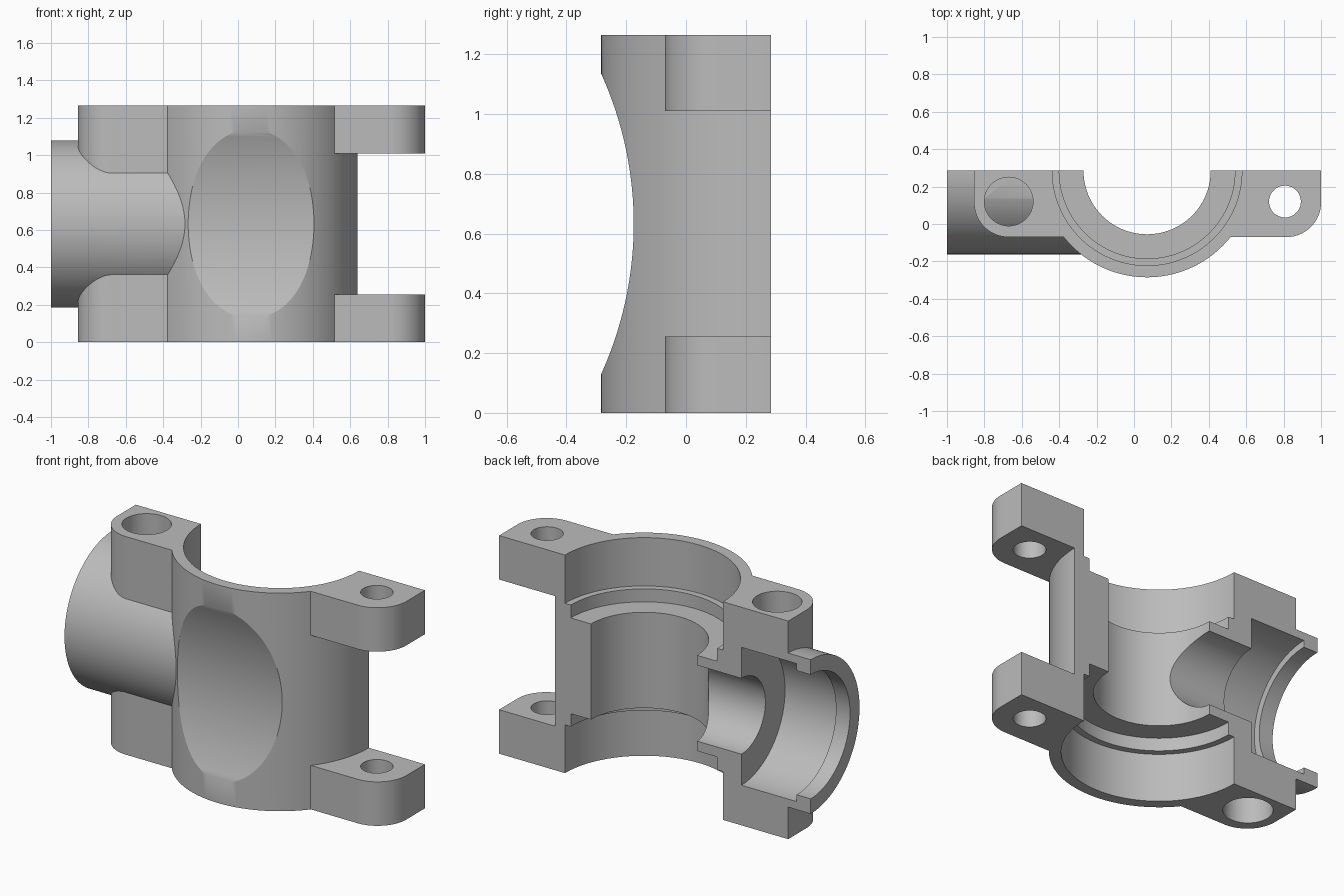
import bpy, bmesh, math
from mathutils import Matrix, Vector

cube = bpy.data.objects.get("Cube")
if cube:
    bpy.data.objects.remove(cube, do_unlink=True)

H, MID = 1.265, 0.6325      # total height and its middle
BACK, CX = 0.285, 0.07      # split plane and main bore axis
OVER = 0.1                  # overshoot trimmed away at the end

metal = bpy.data.materials.new("plain grey")
metal.use_nodes = True
grey = (0.5, 0.5, 0.5, 1)
metal.diffuse_color = grey
metal.node_tree.nodes["Principled BSDF"].inputs["Base Color"].default_value = grey


def finish(name, bm):
    bmesh.ops.recalc_face_normals(bm, faces=bm.faces)
    mesh = bpy.data.meshes.new(name)
    bm.to_mesh(mesh)
    bm.free()
    mesh.materials.append(metal)
    ob = bpy.data.objects.new(name, mesh)
    bpy.context.collection.objects.link(ob)
    return ob


def cylinder(name, r, start, end, sides=128):
    a, b = Vector(start), Vector(end)
    turn = (b - a).to_track_quat('Z', 'Y').to_matrix().to_4x4()
    bm = bmesh.new()
    bmesh.ops.create_cone(bm, cap_ends=True, segments=sides, radius1=r, radius2=r,
                          depth=(b - a).length,
                          matrix=Matrix.Translation((a + b) / 2) @ turn)
    return finish(name, bm)


def box(name, lo, hi):
    lo, hi = Vector(lo), Vector(hi)
    bm = bmesh.new()
    bmesh.ops.create_cube(bm, size=1, matrix=Matrix.Translation((lo + hi) / 2)
                          @ Matrix.Diagonal((*(hi - lo), 1)))
    return finish(name, bm)


def upright(name, r, x, y, z0=-0.2, z1=H + 0.2, sides=128):
    return cylinder(name, r, (x, y, z0), (x, y, z1), sides)


def along_x(name, r, x0, x1, y=BACK, z=MID, sides=128):
    return cylinder(name, r, (x0, y, z), (x1, y, z), sides)


def combine(ob, other, how):
    mod = ob.modifiers.new(how, 'BOOLEAN')
    mod.operation, mod.solver, mod.object = how, 'EXACT', other
    bpy.context.view_layer.objects.active = ob
    bpy.ops.object.modifier_apply(modifier=mod.name)
    bpy.data.objects.remove(other, do_unlink=True)


def lug(name, side, inner, cx, r=0.185, cy=0.115):
    # upright block with one rounded front corner
    pts = [(inner, BACK + OVER), (inner, cy - r)]
    for i in range(25):
        a = math.pi / 2 * i / 24
        pts.append((cx + side * r * math.sin(a), cy - r * math.cos(a)))
    pts.append((cx + side * r, BACK + OVER))
    bm = bmesh.new()
    face = bm.faces.new([bm.verts.new((x, y, -OVER)) for x, y in pts])
    ext = bmesh.ops.extrude_face_region(bm, geom=[face])["geom"]
    bmesh.ops.translate(bm, vec=(0, 0, H + 2 * OVER),
                        verts=[v for v in ext if isinstance(v, bmesh.types.BMVert)])
    return finish(name, bm)


# Main barrel with a shallow curved scoop across its front
housing = upright("split_housing", 0.57, CX, BACK, -OVER, H + OVER)
combine(housing, along_x("scoop", 1.214, -1, 1, -1.389, sides=256), 'DIFFERENCE')

# Full-height block and side pipe, with blind holes ending at the pipe
block = lug("pipe_block", -1, -0.2, -0.67)
combine(block, upright("wide_hole", 0.13, -0.67, 0.12), 'DIFFERENCE')
combine(block, along_x("side_pipe", 0.447, -1, -0.1), 'UNION')
for z0, z1 in ((-0.2, H - 1.054), (1.054, H + 0.2)):
    combine(block, upright("hole_floor", 0.13, -0.67, 0.12, z0, z1), 'DIFFERENCE')
combine(housing, block, 'UNION')

# Pair of bolt lugs on the other side
lugs = lug("bolt_lugs", 1, 0.3, 0.815)
combine(lugs, upright("bolt_hole", 0.085, 0.807, 0.12), 'DIFFERENCE')
combine(lugs, box("lug_gap", (0, -1, 0.255), (2, 1, H - 0.255)), 'DIFFERENCE')
combine(housing, lugs, 'UNION')

# Main bore with two counterbore steps at each end
combine(housing, upright("main_bore", 0.34, CX, BACK), 'DIFFERENCE')
for r, depth in ((0.47, 0.355), (0.507, 0.28)):
    for z0, z1 in ((-0.2, depth), (H - depth, H + 0.2)):
        combine(housing, upright("counterbore", r, CX, BACK, z0, z1), 'DIFFERENCE')

# Side bore: narrow port, wide chamber and retaining lip
for r, x0, x1 in ((0.22, -0.7, CX), (0.40, -0.91, -0.555), (0.36, -1.1, -0.8)):
    combine(housing, along_x("side_bore", r, x0, x1), 'DIFFERENCE')

# Trim to the split plane and the flat ends
combine(housing, box("trim", (-2, -2, 0), (2, BACK, H)), 'INTERSECT')

bpy.ops.object.select_all(action='DESELECT')
housing.select_set(True)
bpy.context.view_layer.objects.active = housing
bpy.ops.object.shade_smooth_by_angle(angle=math.radians(25))
